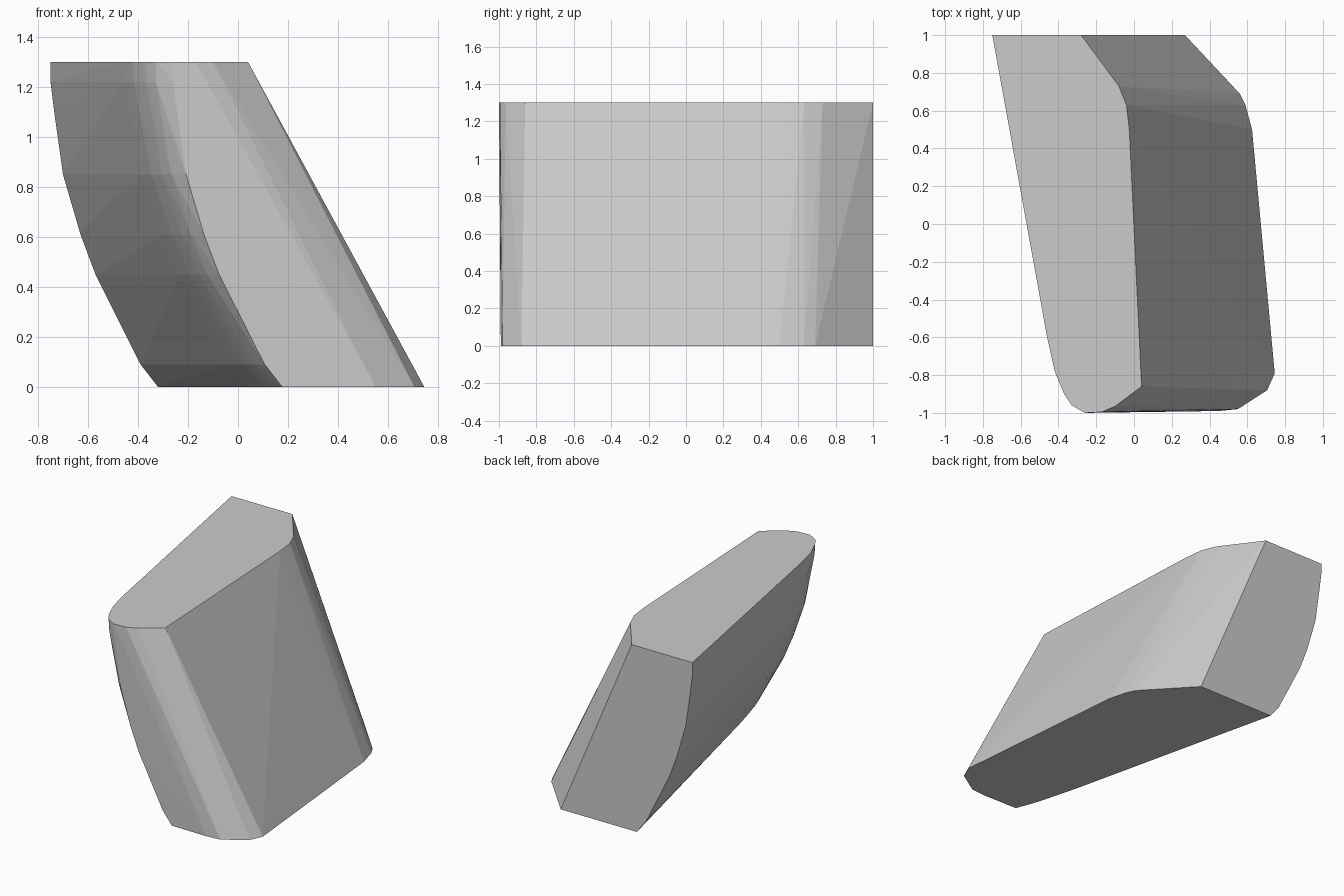
import bpy, bmesh, math

if "Cube" in bpy.data.objects:
    bpy.data.objects.remove(bpy.data.objects["Cube"])

H = 1.3
# Outlines of the flat top and bottom (right side and front)
top = [(-.75, 1), (-.28, 1), (-.08, .73), (-.04, .63), (-.025, .5),
       (.04, -.86), (-.1, -.965), (-.17, -.995), (-.26, -1)]
bottom = [(-.32, 1), (.27, 1), (.56, .69), (.59, .63), (.625, .5),
          (.745, -.79), (.705, -.88), (.55, -.98), (.45, -.99), (.177, -.985)]

# Bowed left edge of the back face, as (x, z)
bow = [(-.75, 1.3), (-.75, 1.22), (-.735, 1.1), (-.70, .85), (-.63, .61),
       (-.57, .45), (-.51, .33), (-.39, .09), (-.32, 0)]

# Rounding of the front left corner: (offset from bow, y) at top and bottom
round_top = [(0, 1), (.29, -.6), (.33, -.78), (.38, -.9), (.42, -.96), (.49, -1)]
round_bot = [(0, 1), (.36, -.54), (.40, -.69), (.43, -.8), (.46, -.89), (.497, -.985)]

points = [(x, y, H) for x, y in top] + [(x, y, 0) for x, y in bottom]
for x, z in bow:
    t = z / H
    for (a, ya), (b, yb) in zip(round_top, round_bot):
        points.append((x + a * t + b * (1 - t), ya * t + yb * (1 - t), z))

# Wrap the sections in one convex block
bm = bmesh.new()
for p in points:
    bm.verts.new(p)
bmesh.ops.remove_doubles(bm, verts=bm.verts[:], dist=.002)
bmesh.ops.convex_hull(bm, input=bm.verts[:])
bmesh.ops.delete(bm, geom=[v for v in bm.verts if not v.link_faces], context='VERTS')
bmesh.ops.dissolve_limit(bm, angle_limit=math.radians(.5),
                         verts=bm.verts[:], edges=bm.edges[:])
bmesh.ops.recalc_face_normals(bm, faces=bm.faces[:])

mesh = bpy.data.meshes.new("leaning_block")
bm.to_mesh(mesh)
bm.free()
grey = bpy.data.materials.new("plain grey")
grey.diffuse_color = (.6, .6, .6, 1)
grey.use_nodes = True
grey.node_tree.nodes["Principled BSDF"].inputs["Base Color"].default_value = grey.diffuse_color
mesh.materials.append(grey)
block = bpy.data.objects.new("leaning_block", mesh)
bpy.context.collection.objects.link(block)
